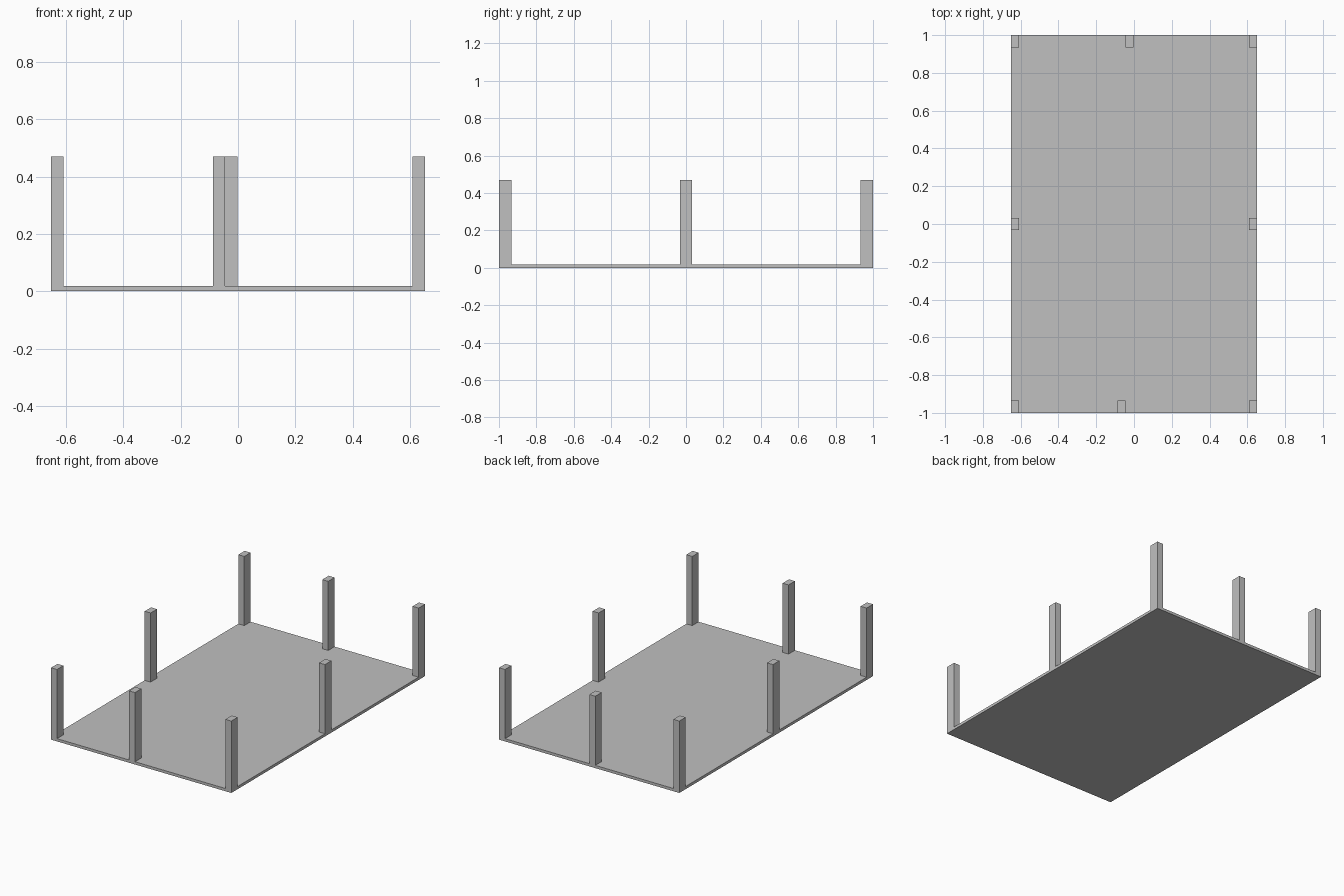
import bpy

default = bpy.data.objects.get("Cube")
if default:
    bpy.data.objects.remove(default, do_unlink=True)

# Overall sizes
HALF_X, HALF_Y = 0.652, 1.0
BASE_H, POST_TOP = 0.018, 0.47
POST_X, POST_Y = 0.043, 0.066

grey = bpy.data.materials.new("plain grey")
grey.use_nodes = True
grey.diffuse_color = (0.53, 0.53, 0.53, 1)
grey.node_tree.nodes["Principled BSDF"].inputs["Base Color"].default_value = grey.diffuse_color


def box(name, x, y, z0, z1, width, depth):
    bpy.ops.mesh.primitive_cube_add(size=1, location=(x, y, (z0 + z1) / 2))
    obj = bpy.context.object
    obj.name = name
    obj.scale = (width, depth, z1 - z0)
    bpy.ops.object.transform_apply(location=False, rotation=False, scale=True)
    obj.data.materials.append(grey)
    return obj


def post(name, x, y):
    return box(name, x, y, 0, POST_TOP, POST_X, POST_Y)


# Floor slab
box("floor_slab", 0, 0, 0, BASE_H, 2 * HALF_X, 2 * HALF_Y)

# Corner posts and the middle post on each long side
edge_x = HALF_X - POST_X / 2
edge_y = HALF_Y - POST_Y / 2
for side, sx in (("left", 1), ("right", -1)):
    for place, sy in (("front", -1), ("middle", 0), ("back", 1)):
        post(f"{place}_{side}_post", sx * edge_x, sy * edge_y)

# Off-centre posts on the short sides
post("front_centre_post", -0.066, -edge_y)
post("back_centre_post", -0.023, edge_y)
